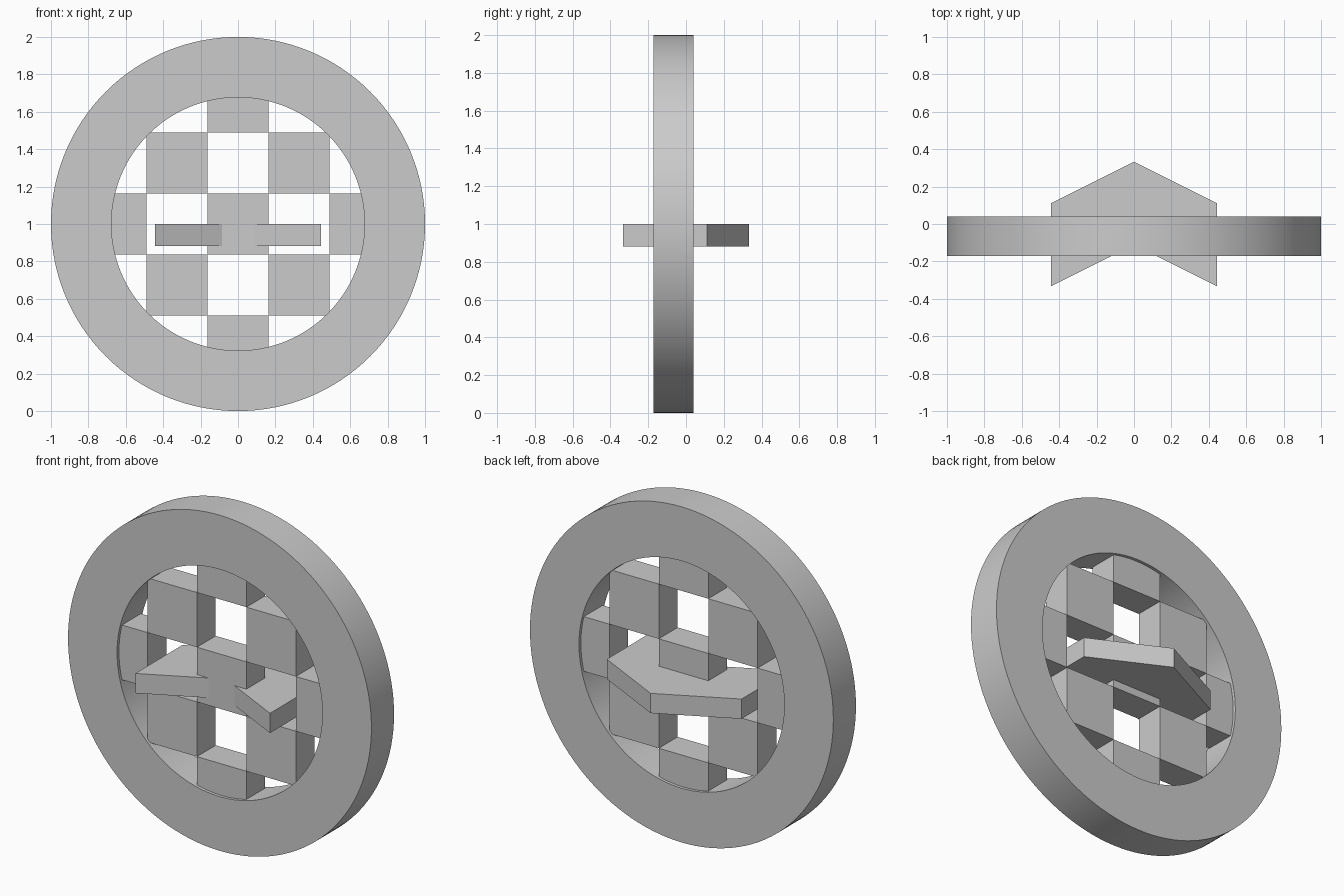
import bpy, bmesh
from math import sin, cos, asin, acos, pi, radians

if "Cube" in bpy.data.objects:
    bpy.data.objects.remove(bpy.data.objects["Cube"])

CZ = 1.0            # wheel centre height
R_OUT, R_IN = 1.0, 0.677
W, S = 0.163, 0.489  # checker half cell, checker half width


def finish(bm, name, smooth=False):
    bmesh.ops.recalc_face_normals(bm, faces=bm.faces)
    me = bpy.data.meshes.new(name)
    bm.to_mesh(me)
    bm.free()
    ob = bpy.data.objects.new(name, me)
    bpy.context.collection.objects.link(ob)
    if smooth:
        bpy.context.view_layer.objects.active = ob
        ob.select_set(True)
        bpy.ops.object.shade_smooth_by_angle(angle=radians(30))
        ob.select_set(False)
    return ob


def prism(name, pts, vec):
    """Extrude a closed outline of 3D points along vec."""
    bm = bmesh.new()
    face = bm.faces.new([bm.verts.new(p) for p in pts])
    new = bmesh.ops.extrude_face_region(bm, geom=[face], use_keep_orig=True)
    verts = [g for g in new["geom"] if isinstance(g, bmesh.types.BMVert)]
    bmesh.ops.translate(bm, verts=verts, vec=vec)
    return finish(bm, name)


def arc(a0, a1, n):
    return [(R_IN * cos(a0 + (a1 - a0) * i / n), R_IN * sin(a0 + (a1 - a0) * i / n))
            for i in range(n + 1)]


# Outer ring: rectangular section spun around the y axis
Y0, Y1 = -0.172, 0.041
bm = bmesh.new()
sec = [bm.verts.new((r, y, 0)) for r, y in
       [(R_IN, Y0), (R_OUT, Y0), (R_OUT, Y1), (R_IN, Y1)]]
edges = [bm.edges.new((sec[i], sec[(i + 1) % 4])) for i in range(4)]
bmesh.ops.spin(bm, geom=sec + edges, cent=(0, 0, 0), axis=(0, 1, 0),
               angle=2 * pi, steps=128, use_merge=True)
bmesh.ops.remove_doubles(bm, verts=bm.verts, dist=1e-5)
bmesh.ops.translate(bm, verts=bm.verts, vec=(0, 0, CZ))
finish(bm, "outer_ring", True)

# Checkerboard blocks, slightly recessed, trimmed to the ring's inner circle
B0, B1 = -0.154, 0.023


def block(name, outline, turn=0):
    c, s = round(cos(turn)), round(sin(turn))
    pts = [(x * c - z * s, B0, CZ + x * s + z * c) for x, z in outline]
    prism(name, pts, (0, B1 - B0, 0))


block("centre_block", [(-W, -W), (W, -W), (W, W), (-W, W)])
a = asin(W / R_IN)
side = [(S, W), (S, -W)] + arc(-a, a, 10)
corner = [(W, S), (W, W), (S, W)] + arc(acos(S / R_IN), asin(S / R_IN), 3)
for k in range(4):
    block(f"side_block_{k}", side, k * pi / 2)
    block(f"corner_block_{k}", corner, k * pi / 2)

# Horizontal chevron passing through the centre
half = [(0.444, 0.111), (0.444, -0.333)]
chevron = [(0, 0.333)] + half + [(0, -0.111)] + [(-x, y) for x, y in reversed(half)]
prism("chevron_plate", [(x, y, 0.882) for x, y in chevron], (0, 0, 0.118))
